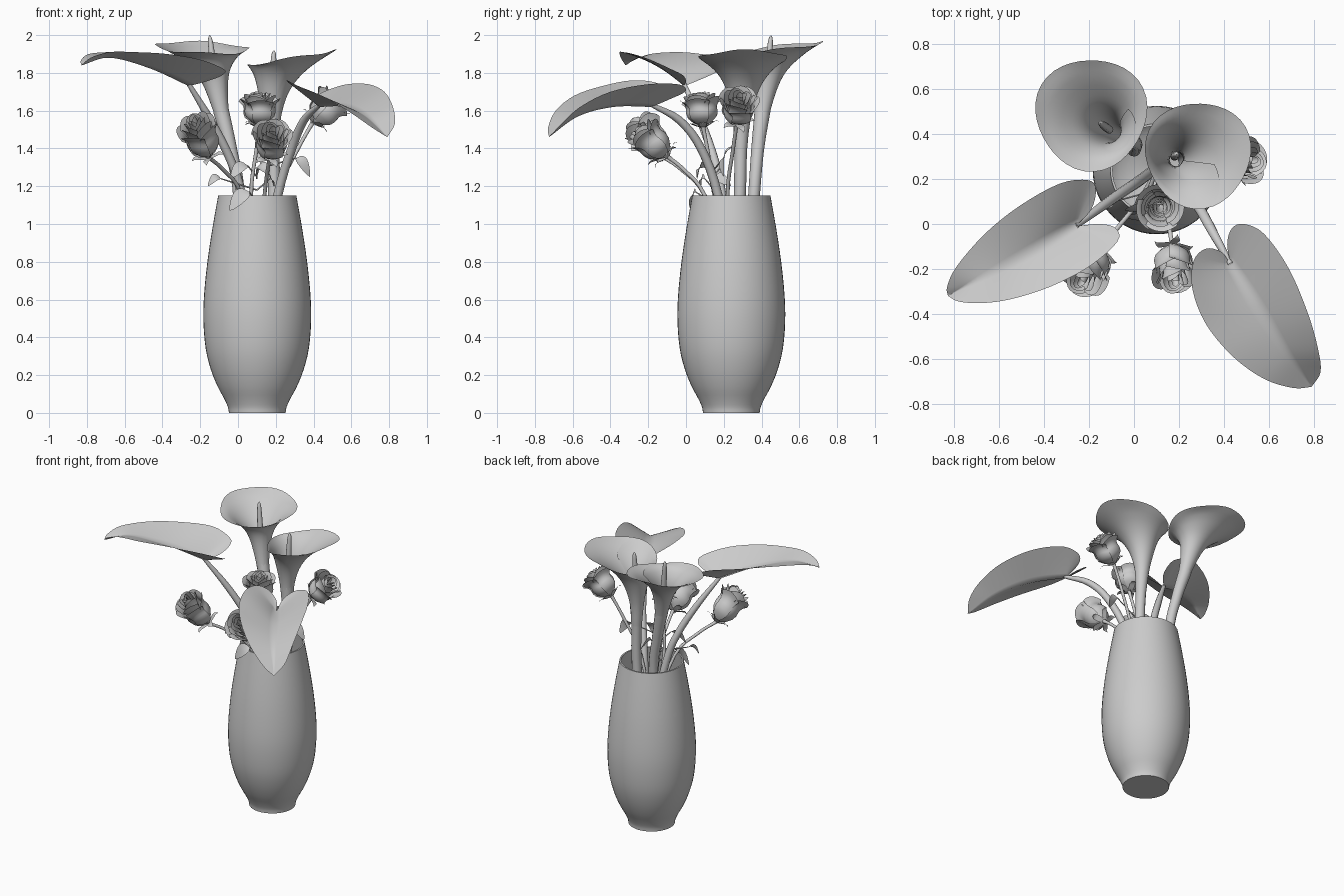
import bpy, bmesh
from math import sin, cos, pi
from mathutils import Vector

if "Cube" in bpy.data.objects:
    bpy.data.objects.remove(bpy.data.objects["Cube"])


def curve(pts, t):
    """Catmull-Rom point on a list of tuples, t in 0..1"""
    n = len(pts) - 1
    x = min(max(t, 0), 1) * n
    i = min(int(x), n - 1)
    f = x - i
    b, c = Vector(pts[i]), Vector(pts[i + 1])
    a = Vector(pts[i - 1]) if i else b * 2 - c
    d = Vector(pts[i + 2]) if i + 2 <= n else c * 2 - b
    return 0.5 * (2 * b + (c - a) * f + (2 * a - 5 * b + 4 * c - d) * f * f
                  + (3 * b - a - 3 * c + d) * f ** 3)


def surface(name, funcs, nu, nv):
    """One mesh from parametric patches f(u, v)"""
    bm = bmesh.new()
    for f in funcs:
        g = [[bm.verts.new(f(i / nu, j / nv)) for i in range(nu + 1)] for j in range(nv + 1)]
        for j in range(nv):
            for i in range(nu):
                bm.faces.new((g[j][i], g[j][i + 1], g[j + 1][i + 1], g[j + 1][i])).smooth = True
    bmesh.ops.remove_doubles(bm, verts=bm.verts, dist=1e-5)
    me = bpy.data.meshes.new(name)
    bm.to_mesh(me)
    bm.free()
    ob = bpy.data.objects.new(name, me)
    bpy.context.collection.objects.link(ob)
    return ob


def tube(name, pts, nv=16, nu=12):
    """Round tube through (x, y, z, radius) points"""
    def f(u, v):
        p = curve(pts, v)
        t = (curve(pts, min(v + .01, 1)) - curve(pts, max(v - .01, 0))).to_3d().normalized()
        a = t.cross(Vector((0, 1, 0))).normalized()
        b = t.cross(a)
        return p.to_3d() + p[3] * (a * cos(2 * pi * u) + b * sin(2 * pi * u))
    return surface(name, [f], nu, nv)


# Vase: outer wall, rim and inner wall
outer = [(.15, 0), (.155, .03), (.175, .075), (.21, .14), (.246, .23), (.273, .34), (.285, .48),
         (.282, .62), (.264, .8), (.237, .98), (.207, 1.15)]
inner = [(.197, 1.15), (.227, .98), (.254, .8), (.272, .6), (.262, .34), (.2, .17), (0, .08)]


def spin(pts):
    def f(u, v):
        p = curve(pts, v)
        return (.102 + p[0] * cos(2 * pi * u), .24 + p[0] * sin(2 * pi * u), p[1])
    return f


vase = surface("vase", [spin(outer), spin(inner), spin([(0, 0), (.15, 0)]),
                        spin([(.207, 1.15), (.197, 1.15)])], 48, 30)
bpy.context.view_layer.objects.active = vase
vase.select_set(True)
bpy.ops.object.shade_smooth_by_angle(angle=.7)


# Trumpet lilies: path of (x, y, z, radius), rim tilt, start angle of the overlapping margin
def lily(name, pts, tilt, a0, spadix):
    tube(name + "_stem", pts[:4])
    bell = pts[2:]

    def f(u, v):
        over = max(0, u * (2 * pi + 1) - 2 * pi)
        v *= 1 - .22 * over
        a = a0 + u * (2 * pi + 1)
        p = curve(bell, v)
        r = p[3] * (1 - .1 * over) * (1 + .04 * v ** 4 * sin(3 * a))
        w = v ** 3
        lip = .12 * max(0, v - .9) * sin(a * 2) ** 2
        return (p[0] + r * cos(a), p[1] + r * sin(a),
                p[2] + w * (tilt[0] * cos(a) + tilt[1] * sin(a)) - lip)
    surface(name + "_flower", [f], 44, 20)
    b, t = Vector(spadix[0]), Vector(spadix[1])
    tube(name + "_spadix", [(*b.lerp(t, k), r) for k, r in
                            ((0, .018), (.4, .019), (.8, .015), (.95, .01), (1, .0005))])


lily("back_lily", [(0, .33, .7, .03), (.005, .36, 1.15, .031), (-.04, .38, 1.4, .034),
                   (-.09, .405, 1.6, .042), (-.13, .435, 1.78, .08), (-.165, .465, 1.88, .155),
                   (-.19, .49, 1.94, .248)],
     (-.01, .03), -.7, ((-.11, .42, 1.65), (-.15, .45, 2.0)))
lily("right_lily", [(.17, .27, .7, .03), (.19, .285, 1.15, .032), (.185, .29, 1.4, .034),
                    (.18, .295, 1.56, .047), (.19, .3, 1.7, .083), (.225, .305, 1.8, .14),
                    (.285, .31, 1.885, .235)],
     (.04, 0), -1.3, ((.18, .3, 1.62), (.19, .31, 1.92)))


# Large heart-shaped leaves: midrib plus two margins running notch -> lobe -> tip
def heart_leaf(name, rib, left, right):
    def f(u, v):
        s = u * 2 - 1
        p = curve(rib, max(0, (v - .35) / .65))
        return p.lerp(curve(left if s < 0 else right, v), abs(s))
    surface(name, [f], 12, 36)


heart_leaf("left_leaf",
           [(-.26, -.01, 1.73), (-.47, -.13, 1.825), (-.68, -.24, 1.88), (-.828, -.32, 1.84)],
           [(-.26, -.01, 1.73), (-.19, .065, 1.76), (-.17, .155, 1.8), (-.205, .195, 1.83), (-.33, .18, 1.88),
            (-.51, .08, 1.9), (-.665, -.045, 1.91), (-.79, -.19, 1.9), (-.832, -.28, 1.865), (-.828, -.32, 1.84)],
           [(-.26, -.01, 1.73), (-.15, 0, 1.76), (-.08, -.02, 1.79), (-.075, -.08, 1.82), (-.2, -.19, 1.87),
            (-.375, -.28, 1.9), (-.55, -.335, 1.91), (-.68, -.352, 1.91), (-.78, -.345, 1.88), (-.828, -.32, 1.84)])
heart_leaf("right_leaf",
           [(.43, -.18, 1.62), (.56, -.38, 1.62), (.68, -.57, 1.57), (.79, -.725, 1.46)],
           [(.43, -.18, 1.62), (.39, -.125, 1.66), (.32, -.11, 1.71), (.265, -.165, 1.75), (.26, -.29, 1.76),
            (.32, -.445, 1.73), (.44, -.59, 1.68), (.58, -.69, 1.6), (.71, -.73, 1.51), (.79, -.725, 1.46)],
           [(.43, -.18, 1.62), (.415, -.09, 1.66), (.435, -.02, 1.69), (.49, 0, 1.715), (.58, -.045, 1.74),
            (.69, -.2, 1.74), (.775, -.4, 1.7), (.82, -.56, 1.62), (.83, -.66, 1.53), (.79, -.725, 1.46)])
tube("left_leaf_stem", [(.1, .25, .7, .023), (.02, .19, 1.15, .024), (-.04, .15, 1.34, .023),
                        (-.14, .08, 1.54, .021), (-.26, -.01, 1.74, .012)])
tube("right_leaf_stem", [(.13, .25, .7, .023), (.21, .17, 1.15, .024), (.285, .08, 1.4, .023),
                         (.35, -.035, 1.55, .021), (.43, -.18, 1.63, .012)])


# Roses: wrapped petal layers on a tilted axis, sepals beneath, thin stem into the vase
def rose(name, base, top, mouth):
    base, top = Vector(base), Vector(top)
    h = (top - base).length
    q = (top - base).to_track_quat('Z', 'Y')
    cup = [.12, .6, .88, .96, .93, .97, 1.08]

    def petal(a0, half, rs, hs, flare):
        def f(u, v):
            s = u * 2 - 1
            a = a0 + s * half
            k = v * 6
            i = min(int(k), 5)
            r = cup[i] + (cup[i + 1] - cup[i]) * (k - i)
            r = .086 * rs * (r + flare * max(0, v - .75) * 4 + .06 * s)
            z = h * hs * (v - .14 * s * s * v - flare * 1.6 * max(0, v - .85))
            return base + q @ Vector((r * cos(a), r * sin(a), z))
        return f

    def sepal(a0):
        def f(u, v):
            w = .02 * sin(pi * min(1, v * .75 + .25)) * (u * 2 - 1)
            r = .012 + .082 * v ** .7
            z = -.006 + .055 * v - .04 * v ** 3
            return base + q @ Vector((r * cos(a0) - w * sin(a0), r * sin(a0) + w * cos(a0), z))
        return f

    layers = [(5, .75, 1, .9, .17), (4, .8, .8, 1, .12), (3, 1.1, .58, 1.03, .06),
              (3, 1.1, .38, 1.05, 0), (2, 1.5, .2, 1.04, 0)]
    petals = [petal(2 * pi * i / n + n * .7, w, rs, hs, fl)
              for n, w, rs, hs, fl in layers for i in range(n)]
    surface(name, petals, 8, 12)
    surface(name + "_sepals", [sepal(2 * pi * i / 5) for i in range(5)], 4, 8)
    mid = Vector(mouth).lerp(base, .55) + Vector((0, 0, .02))
    tube(name + "_stem", [(.1, .24, .75, .009), (*mouth, .01), (*mid, .01),
                          (*base.lerp(top, -.05), .012), (*base.lerp(top, .06), .03)])


rose("left_rose", (-.155, -.12, 1.36), (-.235, -.26, 1.55), (.02, .1, 1.15))
rose("front_rose", (.17, -.1, 1.36), (.185, -.26, 1.5), (.14, .1, 1.15))
rose("middle_rose", (.115, .09, 1.52), (.115, .07, 1.69), (.07, .15, 1.15))
rose("right_rose", (.4, .27, 1.54), (.535, .285, 1.68), (.2, .22, 1.15))


# Small rose leaves: base, tip, half width, each with a short twig
def small_leaf(i, base, tip, w):
    b, t = Vector(base), Vector(tip)
    side = (t - b).cross(Vector((.1, -.8, .5))).normalized()

    def f(u, v):
        s = u * 2 - 1
        k = max(0, sin(pi * v ** .85))
        return b.lerp(t, v) + side * w * s * k ** .75 + Vector((0, -.012 * k, .015 * k + .01 * s * s * k))
    surface(f"small_leaf_{i}", [f], 6, 10)
    root = Vector((.1, .15, b.z - .06))
    tube(f"twig_{i}", [(*root, .004), (*root.lerp(b, .5), .004), (*b, .003)], 6, 6)


for i, (b, t, w) in enumerate([
        ((.05, .1, 1.31), (-.04, .06, 1.24), .032), ((.06, .05, 1.17), (-.045, .03, 1.07), .04),
        ((.31, .2, 1.35), (.38, .2, 1.25), .03), ((-.09, .1, 1.24), (-.16, .08, 1.2), .022),
        ((.1, .1, 1.3), (.17, .06, 1.26), .03), ((.12, .2, 1.32), (.14, .25, 1.41), .03),
        ((.17, .15, 1.24), (.19, .24, 1.2), .03)]):
    small_leaf(i, b, t, w)
